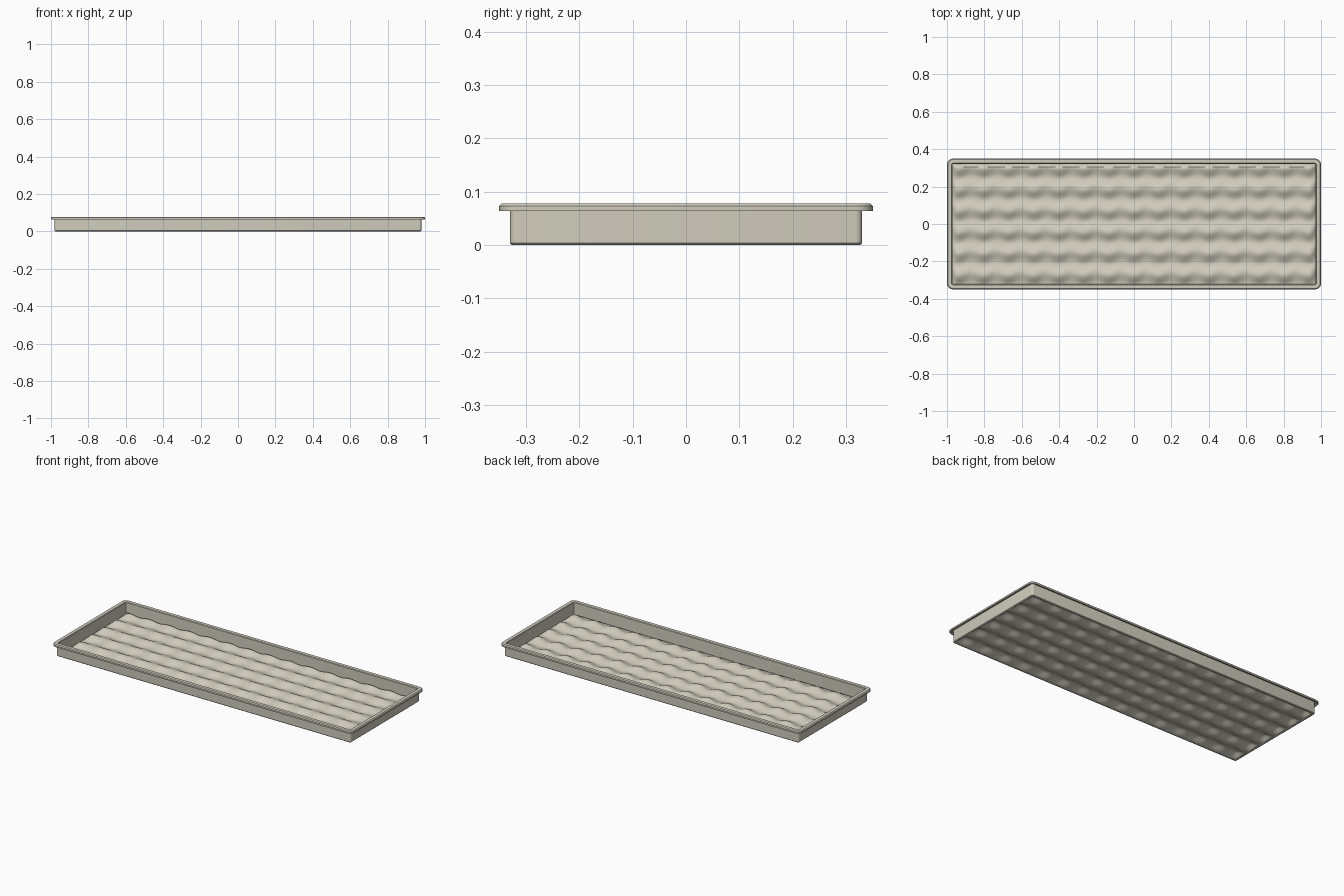
import bpy, bmesh, math

if "Cube" in bpy.data.objects:
    bpy.data.objects.remove(bpy.data.objects["Cube"])

# One warm off-white plastic
mat = bpy.data.materials.new("warm_beige")
mat.diffuse_color = (0.63, 0.60, 0.51, 1)
mat.use_nodes = True
mat.node_tree.nodes["Principled BSDF"].inputs["Base Color"].default_value = mat.diffuse_color

HX, HY = 0.98, 0.33          # outer wall half sizes


def finish(name, bm):
    bmesh.ops.recalc_face_normals(bm, faces=bm.faces)
    me = bpy.data.meshes.new(name)
    bm.to_mesh(me)
    bm.free()
    ob = bpy.data.objects.new(name, me)
    bpy.context.collection.objects.link(ob)
    me.materials.append(mat)
    bpy.ops.object.select_all(action='DESELECT')
    ob.select_set(True)
    bpy.context.view_layer.objects.active = ob
    bpy.ops.object.shade_smooth_by_angle(angle=math.radians(35))
    return ob


def rounded_loop(bm, d, z, segs=4):
    """Rounded rectangle offset outward by d from the wall."""
    r = max(0.012 + d, 0.002)
    verts = []
    for i, (sx, sy) in enumerate([(1, 1), (-1, 1), (-1, -1), (1, -1)]):
        for k in range(segs + 1):
            a = math.pi / 2 * (i + k / segs)
            verts.append(bm.verts.new((sx * (HX + d - r) + r * math.cos(a),
                                       sy * (HY + d - r) + r * math.sin(a), z)))
    return verts


# Wall with overhanging hooked lip: one closed section swept round the tray
profile = [(-0.004, 0.0), (0, 0.004), (0, 0.072), (0.014, 0.072),
           (0.014, 0.064), (0.020, 0.064), (0.020, 0.073), (0.015, 0.078),
           (-0.005, 0.078), (-0.008, 0.075), (-0.009, 0.0)]
bm = bmesh.new()
loops = [rounded_loop(bm, d, z) for d, z in profile]
n = len(loops[0])
for i, a in enumerate(loops):
    b = loops[(i + 1) % len(loops)]
    for k in range(n):
        bm.faces.new((a[k], a[(k + 1) % n], b[(k + 1) % n], b[k]))
finish("tray_wall_and_lip", bm)

# Rippled floor: long ridges in rows, swelling into bumps along x
PX, PY = 0.134, 0.114


def ripple(x, y):
    u = math.cos(2 * math.pi * x / PX)
    v = math.cos(2 * math.pi * (y + 0.037) / PY + 0.35 * u)
    edge = min(1, (HX - 0.006 - abs(x)) / 0.025, (HY - 0.006 - abs(y)) / 0.02)
    wave = 0.5 + 0.5 * v * (0.8 + 0.2 * u) + 0.12 * u
    return 0.004 + 0.021 * max(0, edge) * max(0, wave)


bm = bmesh.new()
bmesh.ops.create_grid(bm, x_segments=180, y_segments=72, size=1)
for v in bm.verts:
    v.co.x *= HX - 0.006
    v.co.y *= HY - 0.006
    v.co.z = ripple(v.co.x, v.co.y)
floor = finish("rippled_floor", bm)
mod = floor.modifiers.new("thickness", 'SOLIDIFY')
mod.thickness = 0.004
mod.offset = -1 if floor.data.polygons[0].normal.z > 0 else 1
